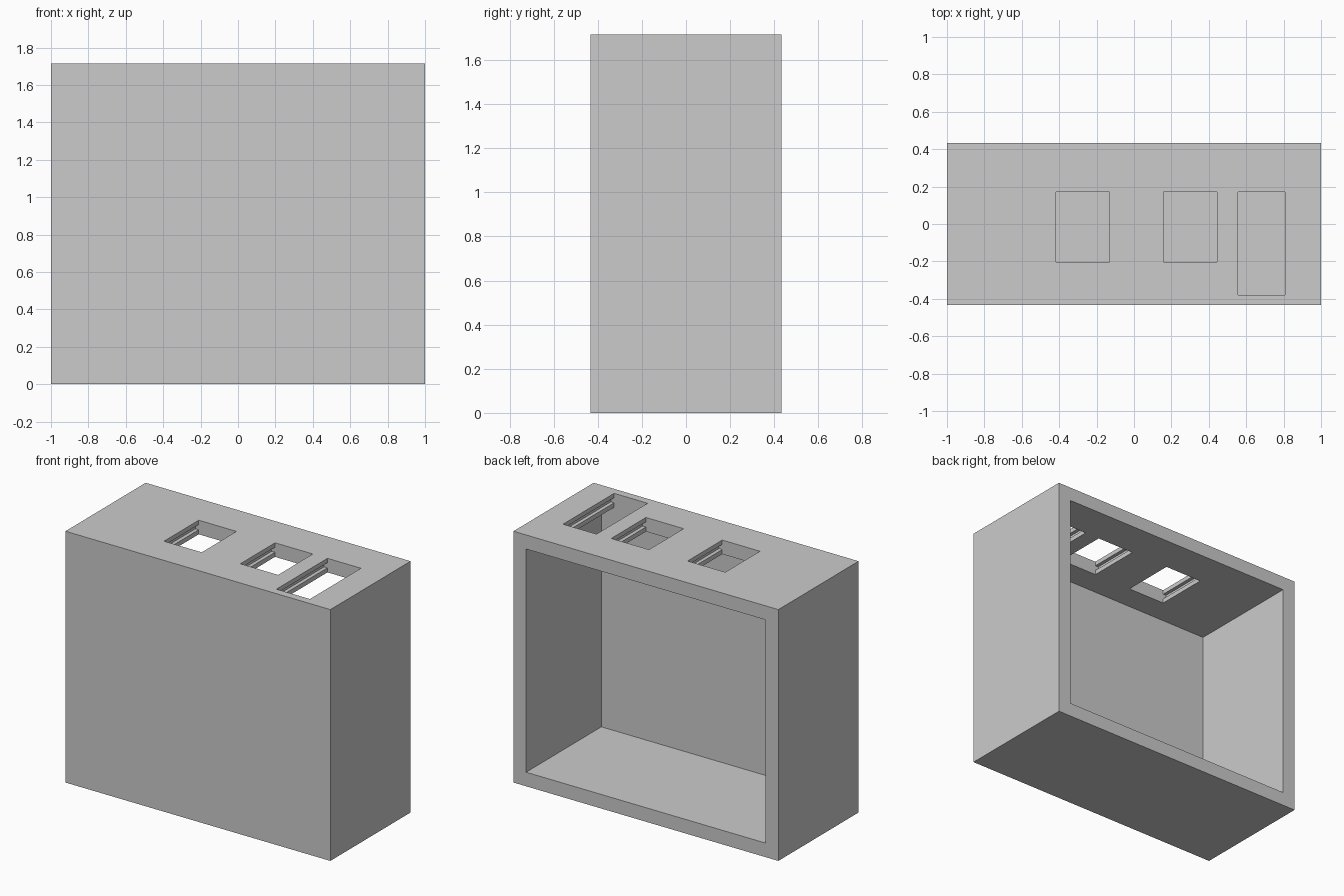
import bpy
from mathutils import Vector

old = bpy.data.objects.get("Cube")
if old:
    bpy.data.objects.remove(old, do_unlink=True)

# Single plain grey
grey = bpy.data.materials.new("plain_grey")
grey.use_nodes = True
colour = (0.6, 0.6, 0.6, 1)
grey.diffuse_color = colour
grey.node_tree.nodes["Principled BSDF"].inputs["Base Color"].default_value = colour

W, D, H = 1.0, 0.4325, 1.715      # half width, half depth, height
WALL, FRONT = 0.096, 0.054        # side/top/bottom walls, thinner front wall
LIP, GROOVE, UNDERCUT = 0.03, 0.035, 0.025


def box(name, low, high):
    """Axis-aligned box between two corners."""
    low, high = Vector(low), Vector(high)
    bpy.ops.mesh.primitive_cube_add(size=1, location=(low + high) / 2)
    ob = bpy.context.object
    ob.name = name
    ob.scale = high - low
    bpy.ops.object.transform_apply(location=True, rotation=False, scale=True)
    ob.data.materials.append(grey)
    return ob


def cut(target, low, high):
    """Subtract a box from the target and discard the cutter."""
    cutter = box("cutter", low, high)
    cutter.hide_render = True
    mod = target.modifiers.new("cut", "BOOLEAN")
    mod.operation = "DIFFERENCE"
    mod.solver = "EXACT"
    mod.object = cutter
    bpy.context.view_layer.objects.active = target
    bpy.ops.object.modifier_apply(modifier=mod.name)
    bpy.data.objects.remove(cutter, do_unlink=True)


# Housing, hollow and open at the back
housing = box("housing", (-W, -D, 0), (W, D, H))
inner_front = -D + FRONT
cut(housing, (-W + WALL, inner_front, WALL), (W - WALL, D + 0.1, H - WALL))

# Top openings, each with a snap-in groove under a thin lip on both sides
BACK = 0.172
openings = [(-0.417, -0.132, -0.202), (0.159, 0.444, -0.202), (0.555, 0.808, inner_front)]
for left, right, front in openings:
    cut(housing, (left, front, H - WALL - 0.1), (right, BACK, H + 0.1))
    cut(housing, (left - UNDERCUT, front, H - LIP - GROOVE), (right + UNDERCUT, BACK, H - LIP))
